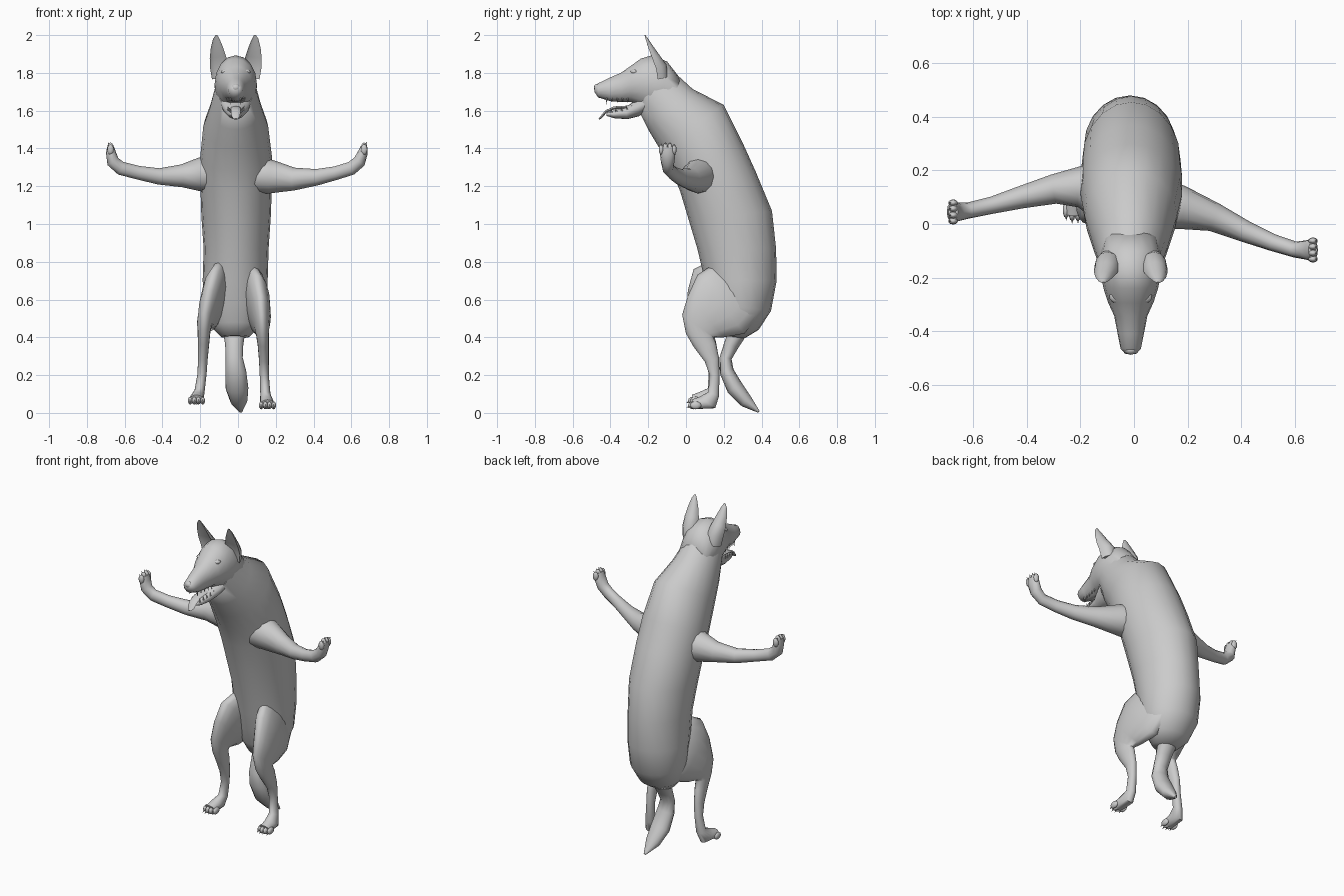
import bpy, bmesh, math
from mathutils import Vector, Matrix

grey = bpy.data.materials.new("plain grey")
grey.diffuse_color = (0.6, 0.6, 0.6, 1)
CX = -0.012  # middle of the head


def finish(name, bm, angle=60):
    bmesh.ops.recalc_face_normals(bm, faces=bm.faces)
    me = bpy.data.meshes.new(name)
    bm.to_mesh(me)
    bm.free()
    me.materials.append(grey)
    ob = bpy.data.objects.new(name, me)
    bpy.context.collection.objects.link(ob)
    bpy.ops.object.select_all(action='DESELECT')
    ob.select_set(True)
    bpy.context.view_layer.objects.active = ob
    bpy.ops.object.shade_smooth_by_angle(angle=math.radians(angle))
    return ob


def loft(name, rings, sides=16, dent=1.0):
    """Skin elliptical rings (centre, axis a, axis b); dent folds the -b half inward."""
    bm = bmesh.new()
    loops = []
    for c, a, b in rings:
        loop = []
        for i in range(sides):
            t = 2 * math.pi * i / sides
            s = math.sin(t)
            loop.append(bm.verts.new(c + a * math.cos(t) + b * (s if s > 0 else s * dent)))
        loops.append(loop)
    for l0, l1 in zip(loops, loops[1:]):
        for i in range(sides):
            j = (i + 1) % sides
            bm.faces.new((l0[i], l0[j], l1[j], l1[i]))
    bm.faces.new(loops[0])
    bm.faces.new(loops[-1])
    return finish(name, bm)


def slab(name, rows, sides=16):
    """Rows: front y, z, back y, z, half width, middle x."""
    rings = []
    for y1, z1, y2, z2, w, cx in rows:
        rings.append((Vector((cx, (y1 + y2) / 2, (z1 + z2) / 2)), Vector((w, 0, 0)),
                      Vector((0, (y2 - y1) / 2, (z2 - z1) / 2))))
    return loft(name, rings, sides)


def tube(name, pts, side, sides=12, dent=1.0):
    """Points: x, y, z, radius along side, radius across."""
    pos = [Vector(p[:3]) for p in pts]
    rings = []
    for i, p in enumerate(pts):
        t = pos[min(i + 1, len(pos) - 1)] - pos[max(i - 1, 0)]
        b = t.cross(side).normalized()
        a = b.cross(t).normalized()
        rings.append((pos[i], a * p[3], b * p[4]))
    return loft(name, rings, sides, dent)


def blobs(name, items):
    """Ellipsoids: centre, radii."""
    bm = bmesh.new()
    for c, r in items:
        m = Matrix.Translation(c) @ Matrix.Diagonal((*r, 1))
        bmesh.ops.create_uvsphere(bm, u_segments=10, v_segments=6, radius=1, matrix=m)
    return finish(name, bm)


def spikes(name, items):
    """Small cones: base, tip, radius."""
    bm = bmesh.new()
    for base, tip, r in items:
        base, tip = Vector(base), Vector(tip)
        d = tip - base
        m = Matrix.Translation((base + tip) / 2) @ d.to_track_quat('Z', 'Y').to_matrix().to_4x4()
        bmesh.ops.create_cone(bm, cap_ends=True, segments=6, radius1=r, radius2=0.0005,
                              depth=d.length, matrix=m)
    return finish(name, bm)


X, Y = Vector((1, 0, 0)), Vector((0, 1, 0))

# Torso and neck
slab("torso", [
    (-.25, 1.60, -.13, 1.865, .10, CX), (-.20, 1.50, .035, 1.715, .138, CX),
    (-.14, 1.40, .20, 1.63, .172, -.012), (-.075, 1.28, .30, 1.43, .19, -.01),
    (-.03, 1.17, .37, 1.275, .19, -.01), (.015, 1.02, .455, 1.07, .184, -.01),
    (.06, .87, .477, .87, .172, -.01), (.10, .70, .48, .70, .172, -.015),
    (.13, .58, .45, .54, .165, -.015), (.16, .48, .385, .44, .13, -.015),
    (.19, .41, .31, .395, .075, -.015)], 20)

# Head with upper muzzle, and lower jaw
slab("head", [(y1, z1, y2, z2, w, CX) for y1, z1, y2, z2, w in (
    (-.485, 1.70, -.482, 1.73, .022), (-.465, 1.67, -.465, 1.745, .038),
    (-.40, 1.65, -.41, 1.772, .05), (-.34, 1.645, -.345, 1.80, .062),
    (-.29, 1.645, -.295, 1.835, .085), (-.24, 1.62, -.24, 1.875, .102),
    (-.19, 1.59, -.18, 1.893, .112), (-.13, 1.60, -.10, 1.86, .113),
    (-.08, 1.60, -.03, 1.77, .10))])
slab("lower_jaw", [(y1, z1, y2, z2, w, CX) for y1, z1, y2, z2, w in (
    (-.42, 1.572, -.42, 1.588, .018), (-.38, 1.56, -.385, 1.60, .032),
    (-.31, 1.555, -.32, 1.618, .045), (-.25, 1.57, -.26, 1.66, .07),
    (-.20, 1.60, -.20, 1.70, .085))])
tube("tongue", [(CX, -.28, 1.62, .024, .008), (CX, -.38, 1.615, .026, .008),
                (CX, -.425, 1.595, .026, .007), (CX, -.445, 1.57, .022, .006),
                (CX, -.46, 1.555, .010, .004)], X)
blobs("nose", [((CX, -.470, 1.722), (.024, .018, .020))])
blobs("eyes", [((CX + s * .058, -.290, 1.782), (.016, .012, .010)) for s in (-1, 1)])
blobs("brows", [((CX + s * .052, -.272, 1.806), (.028, .024, .014)) for s in (-1, 1)])

# Teeth along both jaws
teeth = []
for s in (-1, 1):
    for i in range(5):
        y, x = -.42 + i * .028, CX + s * (.026 + i * .005)
        size = .020 if i == 0 else .008
        teeth.append(((x, y, 1.668), (x, y, 1.652 - size), .005))
        teeth.append(((x, y + .025, 1.590 + i * .004), (x, y + .02, 1.608 + i * .004 + size / 2), .005))
spikes("teeth", teeth)

# Cupped, pointed ears that run back into the neck
for s, label in ((-1, "right"), (1, "left")):
    tube(label + "_ear", [
        (CX + s * .080, -.150, 1.77, .046, .055), (CX + s * .086, -.160, 1.83, .050, .058),
        (CX + s * .094, -.180, 1.88, .044, .042), (CX + s * .100, -.20, 1.935, .032, .026),
        (CX + s * .103, -.214, 1.98, .017, .012), (CX + s * .102, -.22, 2.0, .005, .004)],
        X, 12, -.25)

# Outstretched forelegs with raised paws
arms = {
    "right": [(-.03, .10, 1.27, .08, .06), (-.10, .11, 1.27, .115, .10),
              (-.20, .14, 1.262, .078, .09),
              (-.30, .13, 1.255, .055, .06), (-.42, .10, 1.252, .042, .043),
              (-.53, .07, 1.272, .032, .036), (-.62, .05, 1.295, .030, .036),
              (-.662, .045, 1.33, .036, .034), (-.673, .045, 1.38, .042, .026),
              (-.675, .045, 1.41, .034, .018)],
    "left": [(.02, .09, 1.26, .08, .06), (.09, .075, 1.26, .105, .10),
             (.18, .06, 1.25, .08, .088),
             (.30, .025, 1.238, .054, .06), (.42, -.03, 1.248, .040, .043),
             (.52, -.07, 1.27, .032, .036), (.60, -.095, 1.295, .030, .036),
             (.642, -.097, 1.33, .036, .034), (.662, -.097, 1.38, .042, .026),
             (.668, -.097, 1.41, .034, .018)]}
for label, pts in arms.items():
    tube(label + "_foreleg", pts, Y)
    x, y = pts[-1][:2]
    s = 1 if x > 0 else -1
    rows = [(o, 1.408 - abs(o) * .4) for o in (-.034, -.012, .012, .034)]
    blobs(label + "_foreleg_toes", [((x, y + o, z), (.018, .013, .028)) for o, z in rows])
    spikes(label + "_foreleg_claws",
           [((x + s * .006, y + o, z + .012), (x + s * .014, y + o, z + .031), .005) for o, z in rows])

# Hind legs: thigh, shin, hock and paw
legs = {
    "left": [(.20, .78, .40, .58, .03, .07), (.12, .77, .39, .52, .06, .085),
             (.06, .73, .31, .42, .068, .102),
             (.01, .62, .20, .40, .054, .12), (-.02, .52, .145, .40, .04, .126),
             (0, .42, .145, .40, .034, .13), (.04, .35, .158, .37, .03, .134),
             (.10, .27, .175, .29, .026, .137), (.125, .20, .177, .20, .024, .139),
             (.118, .11, .175, .09, .027, .145), (.07, .085, .155, .025, .036, .153),
             (.03, .07, .05, .02, .036, .156)],
    "right": [(.20, .80, .38, .58, .03, -.08), (.12, .80, .37, .52, .06, -.10),
              (.04, .76, .29, .46, .066, -.125),
              (.01, .65, .20, .43, .056, -.153), (0, .53, .15, .43, .042, -.175),
              (.02, .44, .145, .42, .034, -.18), (.06, .36, .158, .38, .03, -.182),
              (.10, .28, .172, .30, .026, -.186), (.12, .21, .172, .21, .024, -.19),
              (.115, .13, .17, .11, .027, -.203), (.07, .11, .15, .05, .036, -.217),
              (.03, .095, .05, .045, .036, -.22)]}
for label, rows in legs.items():
    slab(label + "_hind_leg", rows)
    x, z = rows[-1][5], rows[-1][3] + .02
    offs = (-.033, -.011, .011, .033)
    blobs(label + "_hind_toes", [((x + o, .035 + abs(o) * .5, z), (.013, .03, .021)) for o in offs])
    spikes(label + "_hind_claws",
           [((x + o, .018 + abs(o) * .5, z), (x + o, -.004 + abs(o) * .5, z - .014), .006) for o in offs])

# Bushy tail
tube("tail", [(-.02, .28, .44, .06, .05), (-.02, .24, .36, .048, .04),
              (-.02, .21, .29, .045, .032), (-.012, .215, .22, .055, .038),
              (-.005, .26, .13, .06, .045), (.005, .32, .06, .045, .035),
              (.015, .385, .006, .008, .006)], X)
